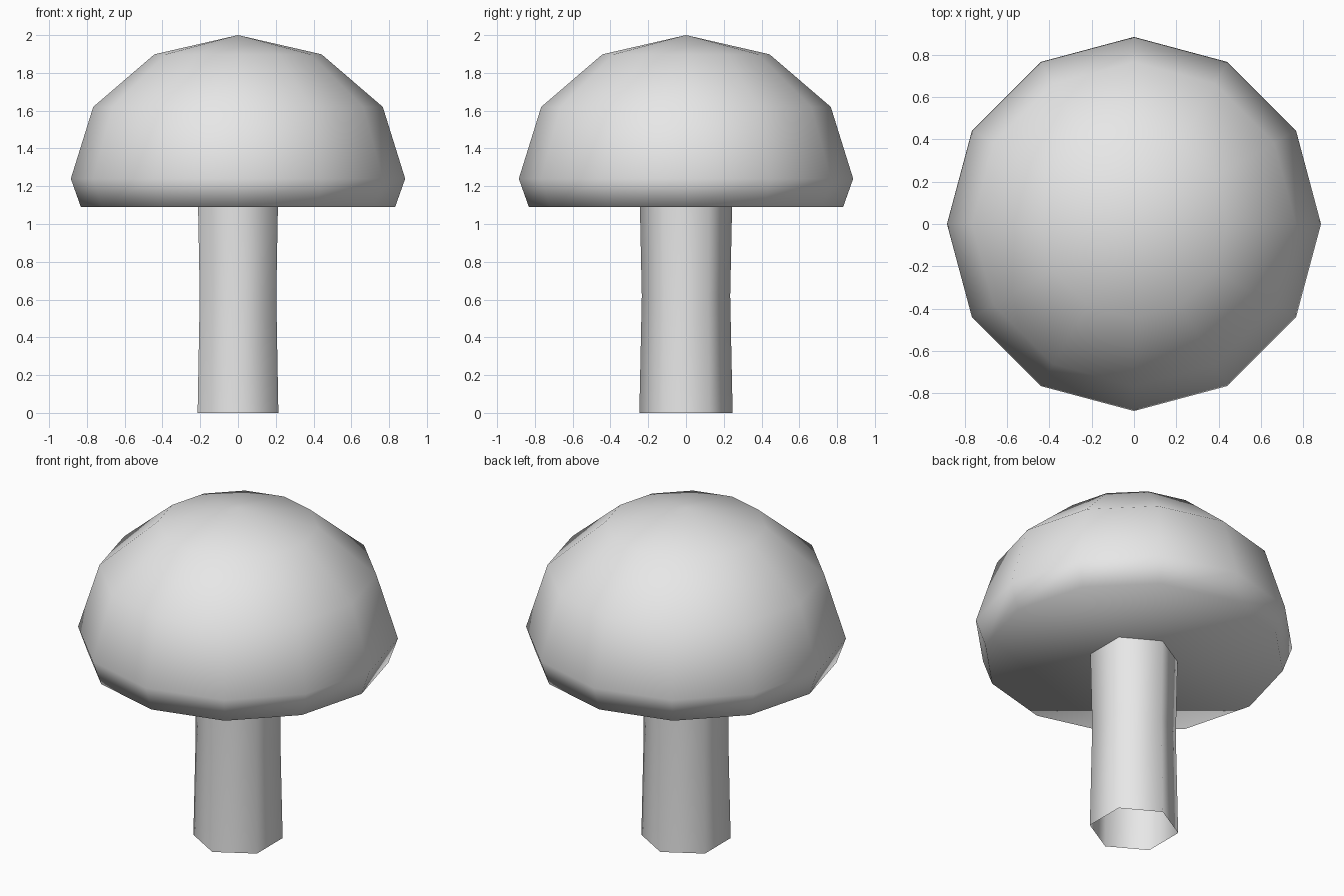
import bpy, bmesh
from math import sin, cos, pi, radians

cube = bpy.data.objects.get("Cube")
if cube:
    bpy.data.objects.remove(cube, do_unlink=True)

grey = bpy.data.materials.new("plain grey")
grey.use_nodes = True
colour = (0.8, 0.8, 0.8, 1)
grey.diffuse_color = colour
grey.node_tree.nodes["Principled BSDF"].inputs["Base Color"].default_value = colour


def lathe(name, profile, sides, start=0.0, tip=None, floor=False):
    """Smooth solid of revolution from (radius, height) rings, bottom to top."""
    bm = bmesh.new()
    rings = []
    for r, z in profile:
        angles = [start + 2 * pi * i / sides for i in range(sides)]
        rings.append([bm.verts.new((r * cos(a), r * sin(a), z)) for a in angles])
    for low, high in zip(rings, rings[1:]):
        for i in range(sides):
            j = (i + 1) % sides
            bm.faces.new((low[i], low[j], high[j], high[i]))
    if tip is not None:
        top = bm.verts.new((0, 0, tip))
        for i in range(sides):
            bm.faces.new((rings[-1][i], rings[-1][(i + 1) % sides], top))
    if floor:
        bm.faces.new(rings[0][::-1])
    for face in bm.faces:
        face.smooth = True
    mesh = bpy.data.meshes.new(name)
    bm.to_mesh(mesh)
    bm.free()
    mesh.materials.append(grey)
    obj = bpy.data.objects.new(name, mesh)
    bpy.context.collection.objects.link(obj)
    return obj


# Cap: squashed dome with a short tucked-in rim and a flat underside
radius, height, middle, underside = 0.885, 0.76, 1.24, 1.09
dome = [(radius * cos(radians(a)), middle + height * sin(radians(a))) for a in (0, 30, 60)]
lathe("mushroom_cap", [(0.832, underside)] + dome, 12, tip=middle + height, floor=True)

# Stem: open six-sided tube with a slight waist
lathe("mushroom_stem", [(0.247, 0), (0.234, 0.62), (0.244, underside)], 6, start=pi / 2)
